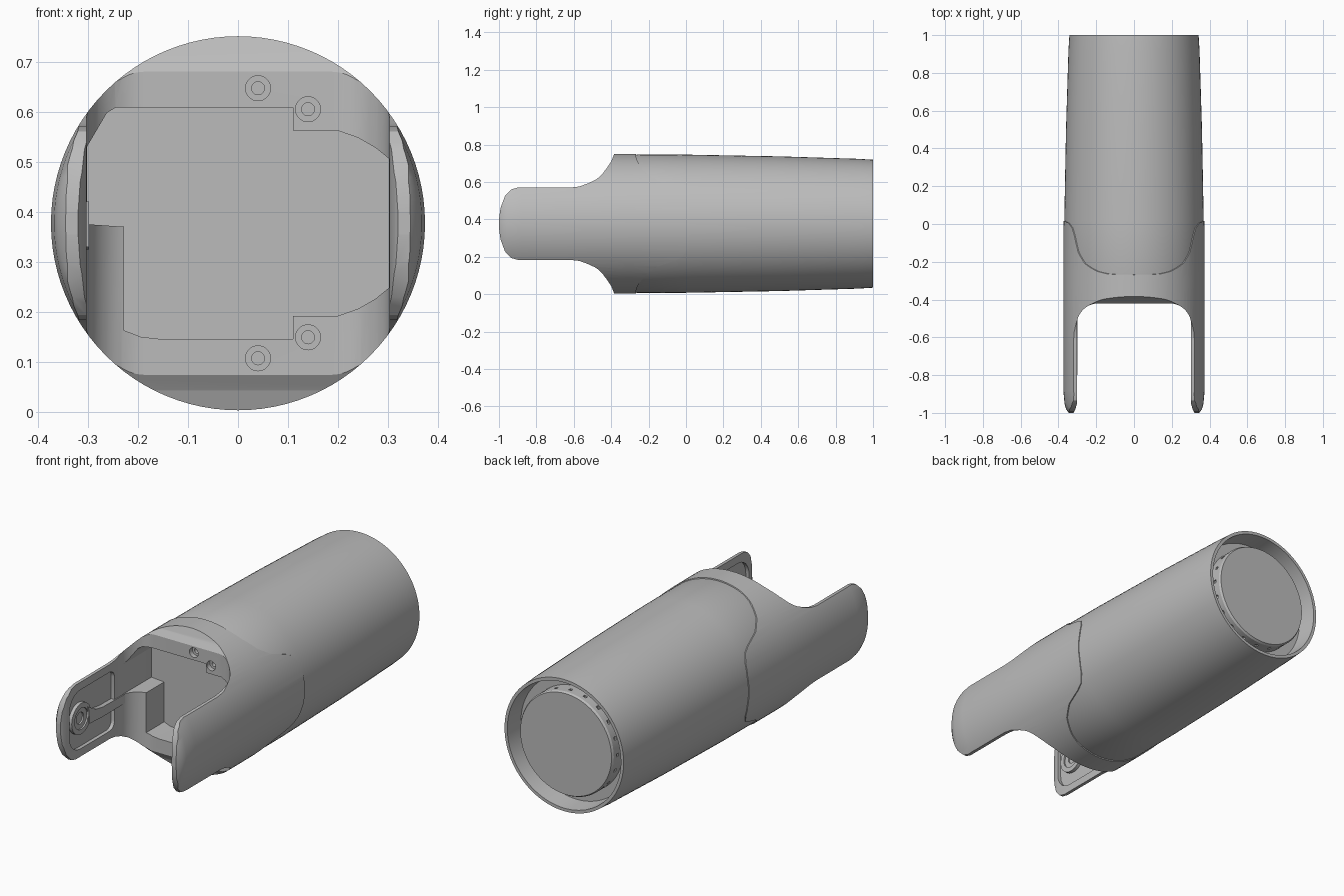
import bpy, bmesh
from math import sin, cos, pi, radians

if "Cube" in bpy.data.objects:
    bpy.data.objects.remove(bpy.data.objects["Cube"], do_unlink=True)

CZ = 0.377    # height of the long axis

grey = bpy.data.materials.new("mid_grey")
grey.use_nodes = True
grey.diffuse_color = (0.5, 0.5, 0.5, 1)
grey.node_tree.nodes["Principled BSDF"].inputs["Base Color"].default_value = (0.5, 0.5, 0.5, 1)


def finish(name, bm):
    bmesh.ops.recalc_face_normals(bm, faces=bm.faces)
    mesh = bpy.data.meshes.new(name)
    bm.to_mesh(mesh)
    bm.free()
    mesh.materials.append(grey)
    ob = bpy.data.objects.new(name, mesh)
    bpy.context.collection.objects.link(ob)
    return ob


def lathe(name, profile, steps=96):
    """Solid of revolution about the long axis from (radius, y) points."""
    bm = bmesh.new()
    vs = [bm.verts.new((r, y, CZ)) for r, y in profile]
    es = [bm.edges.new(p) for p in zip(vs, vs[1:])]
    bmesh.ops.spin(bm, geom=vs + es, cent=(0, 0, CZ), axis=(0, 1, 0),
                   angle=2 * pi, steps=steps, use_duplicate=False)
    bmesh.ops.remove_doubles(bm, verts=bm.verts, dist=1e-5)
    return finish(name, bm)


def prism(name, outline, axis, lo, hi):
    """Outline in the plane across the axis, extruded from lo to hi."""
    place = {"X": lambda a, b: (lo, a, b),
             "Y": lambda a, b: (a, lo, b),
             "Z": lambda a, b: (a, b, lo)}[axis]
    bm = bmesh.new()
    face = bm.faces.new([bm.verts.new(place(a, b)) for a, b in outline])
    out = bmesh.ops.extrude_face_region(bm, geom=[face])
    shift = [hi - lo if axis == k else 0 for k in "XYZ"]
    bmesh.ops.translate(bm, vec=shift,
                        verts=[v for v in out["geom"] if isinstance(v, bmesh.types.BMVert)])
    return finish(name, bm)


def arc(cx, cy, r, start, end, n):
    return [(cx + r * cos(radians(start + (end - start) * i / n)),
             cy + r * sin(radians(start + (end - start) * i / n))) for i in range(n + 1)]


def rod(name, a, b, r, axis, lo, hi):
    return prism(name, arc(a, b, r, 0, 360, 32)[:-1], axis, lo, hi)


def combine(ob, tool, op="DIFFERENCE"):
    tool.hide_render = True
    mod = ob.modifiers.new("cut", "BOOLEAN")
    mod.operation, mod.solver, mod.object = op, "EXACT", tool
    bpy.context.view_layer.objects.active = ob
    bpy.ops.object.modifier_apply(modifier=mod.name)
    bpy.data.objects.remove(tool, do_unlink=True)


# Main tube: tapered, with a thin rim around a recess at the back
tube = lathe("main_tube", [(0, -0.28), (0.365, -0.28), (0.37, -0.26), (0.369, 0.02),
                           (0.36, 0.5), (0.347, 0.92), (0.342, 1.0), (0.326, 1.0),
                           (0.318, 0.9), (0.0, 0.9)])

# Round plug in the recess, with a row of small holes around its side
plug = lathe("rear_plug", [(0, 0.88), (0.268, 0.88), (0.268, 0.975), (0.262, 0.985), (0, 0.985)])
bm = bmesh.new()
for i in range(20):
    a = 2 * pi * i / 20
    hole = bmesh.ops.create_cube(bm, size=0.016)["verts"]
    bmesh.ops.translate(bm, verts=hole, vec=(0.268 * cos(a), 0.945, CZ + 0.268 * sin(a)))
combine(plug, finish("plug_holes", bm))

# Front housing: side outline with arms in front and lobes behind
upper = ([(-1.0, 0.4), (-0.992, 0.46), (-0.968, 0.525), (-0.935, 0.56), (-0.9, 0.57), (-0.62, 0.57)]
         + [(-0.57, 0.576), (-0.52, 0.594), (-0.47, 0.625), (-0.43, 0.665), (-0.4, 0.71), (-0.38, 0.76)]
         + [(-0.27, 0.76), (-0.265, 0.725), (-0.25, 0.695), (-0.21, 0.645), (-0.15, 0.605),
            (-0.06, 0.575), (-0.02, 0.555), (0.005, 0.515), (0.015, 0.45)])
lower = [(y, 2 * CZ - z) for y, z in reversed(upper)]
housing = lathe("front_housing", [(0, -1.0), (0.345, -1.0), (0.36, -0.98), (0.368, -0.95),
                                  (0.374, -0.88), (0.374, -0.3), (0.373, 0.05), (0, 0.05)])
combine(housing, prism("side_outline", upper + lower, "X", -0.5, 0.5), "INTERSECT")

# Gap between the arms, with rounded inner corners
half = arc(0.188, -0.535, 0.115, 90, 0, 12) + [(0.303, -0.955), (0.312, -0.985), (0.33, -1.02)]
gap = half + [(-x, y) for x, y in reversed(half)]
combine(housing, prism("arm_gap", gap, "Z", -0.1, 0.9))

# Stepped opening in the front wall
right_top = [(0.11, 0.608), (0.11, 0.562), (0.2, 0.562), (0.24, 0.548), (0.275, 0.528), (0.302, 0.506)]
opening = ([(-0.302, 0.375), (-0.302, 0.53), (-0.262, 0.598), (-0.245, 0.608)] + right_top
           + [(x, 2 * CZ - z) for x, z in reversed(right_top)]
           + [(-0.16, 0.146), (-0.195, 0.15), (-0.228, 0.163), (-0.228, 0.37)])
combine(housing, prism("front_opening", opening, "Y", -0.6, -0.27))

# Counterbored screw holes in the front wall
for x, z in ((0.04, 0.647), (0.14, 0.605)):
    for h in (z, 2 * CZ - z):
        combine(housing, rod("screw_head_hole", x, h, 0.025, "Y", -0.5, -0.395))
        combine(housing, rod("screw_hole", x, h, 0.013, "Y", -0.5, -0.34))

# Arm pockets and pivot rings on both sides
pocket = (arc(-0.86, 0.44, 0.09, 180, 90, 6) + arc(-0.62, 0.49, 0.04, 90, 0, 4)
          + arc(-0.62, 0.264, 0.04, 0, -90, 4) + arc(-0.86, 0.314, 0.09, -90, -180, 6))
parts = [tube, plug, housing]
for side, s in (("left", 1), ("right", -1)):
    combine(housing, prism("arm_pocket", pocket, "X", s * 0.28, s * 0.322))
    ring = rod(side + "_pivot_ring", -0.85, CZ, 0.08, "X", s * 0.304, s * 0.335)
    combine(ring, rod("ring_step", -0.85, CZ, 0.055, "X", s * 0.28, s * 0.312))
    combine(ring, rod("ring_hole", -0.85, CZ, 0.03, "X", s * 0.28, s * 0.32))
    parts.append(ring)

# Rib running from the right pivot ring to the front wall
parts.append(prism("right_arm_rib", [(-0.8, 0.42), (-0.74, 0.385), (-0.68, 0.375), (-0.5, 0.372),
                                     (-0.5, 0.325), (-0.7, 0.325), (-0.79, 0.33)],
                   "X", -0.335, -0.298))

# Smooth shading with crisp edges
bpy.ops.object.select_all(action="DESELECT")
for ob in parts:
    ob.select_set(True)
bpy.context.view_layer.objects.active = housing
bpy.ops.object.shade_smooth_by_angle(angle=radians(30))
